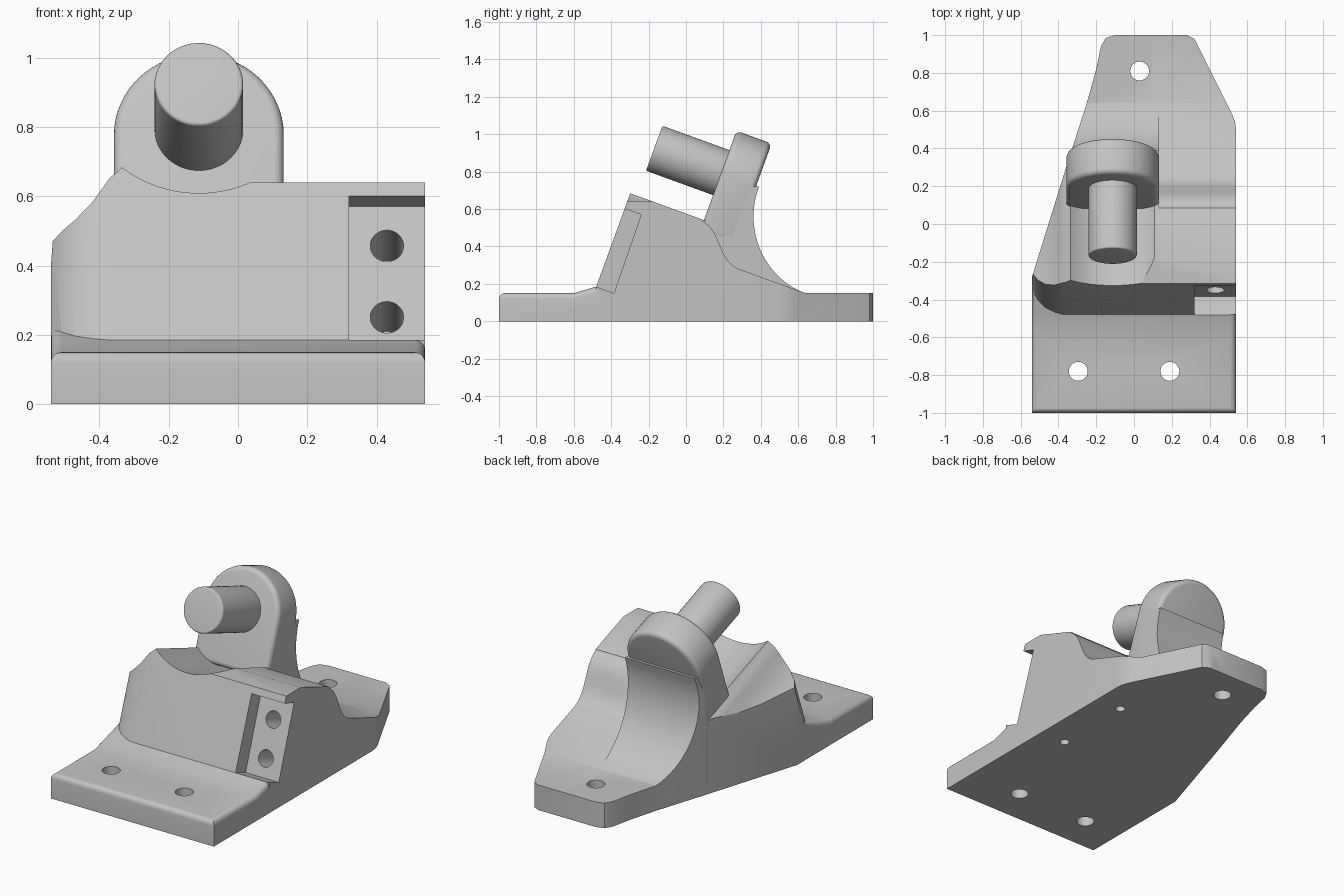
import bpy, bmesh, math
from mathutils import Vector
from mathutils.geometry import interpolate_bezier

if "Cube" in bpy.data.objects:
    bpy.data.objects.remove(bpy.data.objects["Cube"], do_unlink=True)

grey = bpy.data.materials.new("plain_grey")
grey.use_nodes = True
colour = (0.55, 0.55, 0.55, 1)
grey.diffuse_color = colour
grey.node_tree.nodes["Principled BSDF"].inputs["Base Color"].default_value = colour

X, Y, Z = Vector((1, 0, 0)), Vector((0, 1, 0)), Vector((0, 0, 1))
TILT = math.radians(20)
SLOPE = math.tan(TILT)
AXIS = Vector((0, math.cos(TILT), -math.sin(TILT)))   # pin direction, front to back
RISE = Vector((0, math.sin(TILT), math.cos(TILT)))    # up along the lug
PIN_X = -0.113


def prism(name, pts, origin, u, v, w, bevel=0, pick=None):
    """Extrude a 2D profile, lying in the u-v plane, along the vector w."""
    bm = bmesh.new()
    base = [bm.verts.new(Vector(origin) + u * a + v * b) for a, b in pts]
    face = bm.faces.new(base)
    ext = bmesh.ops.extrude_face_region(bm, geom=[face])["geom"]
    bmesh.ops.translate(bm, vec=w, verts=[e for e in ext if isinstance(e, bmesh.types.BMVert)])
    bmesh.ops.recalc_face_normals(bm, faces=bm.faces[:])
    if bevel:
        edges = [e for e in bm.edges if e.calc_face_angle(0) > 0.8 and (not pick or pick(e))]
        bmesh.ops.bevel(bm, geom=edges, offset=bevel, segments=5, profile=0.5, affect='EDGES')
    mesh = bpy.data.meshes.new(name)
    bm.to_mesh(mesh)
    bm.free()
    mesh.materials.append(grey)
    ob = bpy.data.objects.new(name, mesh)
    bpy.context.collection.objects.link(ob)
    return ob


def side_prism(name, pts, x0, x1, **kw):
    return prism(name, pts, (x0, 0, 0), Y, Z, X * (x1 - x0), **kw)


def rod(name, centre, radius, w, **kw):
    w = Vector(w)
    u = w.orthogonal().normalized()
    v = w.normalized().cross(u)
    ring = [(radius * math.cos(i * math.tau / 48), radius * math.sin(i * math.tau / 48)) for i in range(48)]
    return prism(name, ring, centre, u, v, w, **kw)


def boolean(ob, tool, op='DIFFERENCE'):
    mod = ob.modifiers.new("cut", 'BOOLEAN')
    mod.operation, mod.object, mod.solver = op, tool, 'EXACT'
    bpy.context.view_layer.objects.active = ob
    bpy.ops.object.modifier_apply(modifier=mod.name)
    bpy.data.objects.remove(tool, do_unlink=True)


def curve(*pts):
    a, h1, h2, b = [Vector((p[0], p[1], 0)) for p in pts]
    return [(p.x, p.y) for p in interpolate_bezier(a, h1, h2, b, 20)]


OUTLINE = [(-.54, -1), (.54, -1), (.54, .5), (.535, .54), (.52, .58), (.34, .94), (.32, .98),
           (.28, 1), (-.1, 1), (-.15, .985), (-.175, .94), (-.2, .82), (-.25, .64), (-.35, .33), (-.54, -.28)]


def trim(ob):
    boolean(ob, prism("outline", OUTLINE, (0, 0, -.1), X, Y, Z * 1.5), 'INTERSECT')


# Main body: taller left half with a concave back, lower right half with a shoulder
back = curve((.39, .72), (.30, .48), (.43, .22), (.64, .15))
shoulder = curve((.09, .535), (.19, .48), (.17, .33), (.28, .28))
front = [(-.48, 0), (-.48, .185), (-.26, .789)]
tail = [(1, .15), (1, 0)]
body = side_prism("main_body", front + [(.36, .789)] + back + tail, -.6, .13)
right = side_prism("right_body", front + [(.02, .66)] + shoulder + [(.64, .15)] + tail, .1, .6)
boolean(body, right, 'UNION')
trim(body)

# Sloping top with the cradle groove and the hollow left flank
half = math.asin(.6)
groove = [(PIN_X + .35 * math.sin(a), .972 - .372 * math.cos(a))
          for a in [half * (i / 10 - 1) * 1.07 for i in range(21)]]
top = [(-.7, .40), (-.54, .48), (-.47, .525), (-.42, .575), (-.39, .62), (-.37, .65), (-.35, .668)]
top += groove + [(.7, groove[-1][1]), (.7, 2), (-.7, 2)]
boolean(body, prism("top_cutter", top, (0, -.6, .3 * SLOPE), X, Z, Vector((0, 1.4, -1.4 * SLOPE))))
flat = [(-.6, .64), (-.1, .64), (-.1, 1), (-.6, 1)]
boolean(body, side_prism("flat_cutter", flat, -.06, .7))

# Rounded left corner of the slanted front
corner = [(-.7, -.8), (-.35, -.8), (-.35, -.485), (-.42, -.468), (-.47, -.445), (-.51, -.41),
          (-.545, -.35), (-.7, -.2)]
boolean(body, prism("corner_cutter", corner, (0, -.235 * SLOPE, -.05), X, Y, Vector((0, SLOPE, 1))))

# Front mounting plate with softened top edges
plate = side_prism("front_plate", [(-1, 0), (-1, .15), (-.6, .15), (-.48, .185), (-.3, .238), (-.3, 0)],
                   -.54, .54, bevel=.03, pick=lambda e: min(v.co.z for v in e.verts) > .1)
boolean(body, plate, 'UNION')

# Notch in the front with two screw holes
notch = [(-.24, .57), (-.385, .15), (-.66, .25), (-.52, .67)]
boolean(body, side_prism("notch_cutter", notch, .32, .7))
for z in (.455, .25):
    y = -.385 + (z - .15) * SLOPE
    boolean(body, rod("screw_hole", Vector((.43, y, z)) - AXIS * .08, .048, AXIS * .33))

# Mounting holes through the base, and blind holes underneath
for x, y in ((-.295, -.78), (.19, -.78), (.03, .81)):
    boolean(body, rod("mount_hole", (x, y, -.1), .05, Z * .5))
for y in (-.17, .32):
    boolean(body, rod("blind_hole", (.37, y, -.1), .027, Z * .22))

# Upright lug, rounded at the top and tilted back
hub = Vector((PIN_X, .186, .788))
arch = [(.245 * math.cos(i * math.pi / 32), .245 * math.sin(i * math.pi / 32)) for i in range(33)]
lug = prism("lug", arch + [(-.245, -.33), (.245, -.33)], hub, X, RISE, AXIS * .2, bevel=.028)

# Swept foot behind the lug
foot = side_prism("lug_foot", [(.2, .05), (.2, .6), (.26, .72)] + back + [(.64, .05)],
                  PIN_X - .245, PIN_X + .245)
trim(foot)

# Pin
tip = Vector((PIN_X, -.17, .925))
pin = rod("pin", tip, .128, AXIS * .45, bevel=.01)

for ob in (body, lug, foot, pin):
    bpy.ops.object.select_all(action='DESELECT')
    ob.select_set(True)
    bpy.context.view_layer.objects.active = ob
    bpy.ops.object.shade_smooth_by_angle(angle=math.radians(30))
